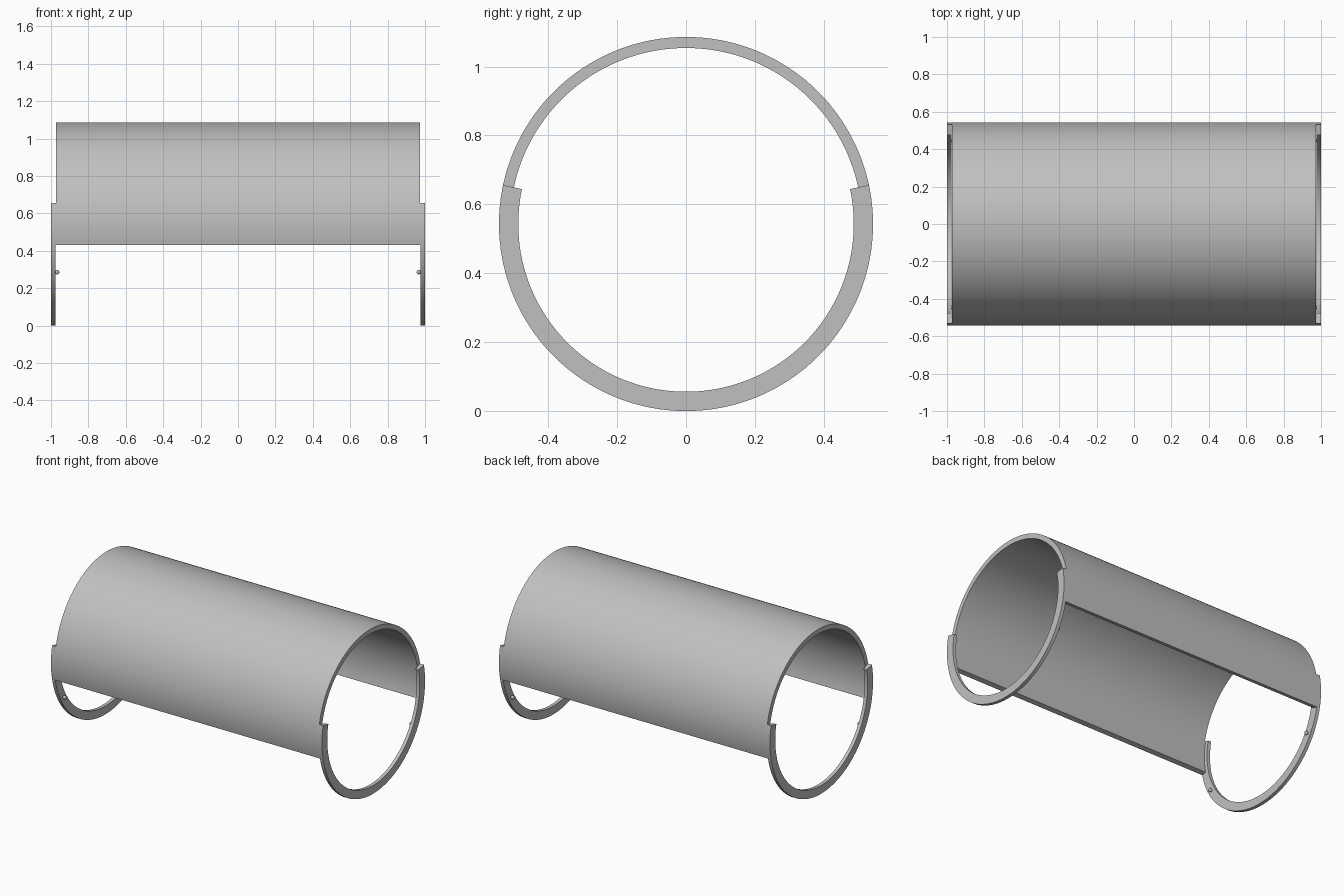
import bpy
import bmesh
import math

OUTER, SHELL_IN, RING_IN = 0.543, 0.511, 0.487   # radii
CENTRE_Z = 0.543
SHELL_END, RING_FACE, RING_END = 0.972, 0.977, 1.0
LAP = 12            # degrees the shell and rings overlap past the horizontal
STEP = 2            # degrees per facet

cube = bpy.data.objects.get("Cube")
if cube:
    bpy.data.objects.remove(cube, do_unlink=True)

grey = bpy.data.materials.new("light_grey")
grey.use_nodes = True
colour = (0.53, 0.53, 0.53, 1)
grey.diffuse_color = colour
grey.node_tree.nodes["Principled BSDF"].inputs["Base Color"].default_value = colour


def finish(bm, name):
    bmesh.ops.recalc_face_normals(bm, faces=bm.faces)
    mesh = bpy.data.meshes.new(name)
    bm.to_mesh(mesh)
    bm.free()
    mesh.materials.append(grey)
    obj = bpy.data.objects.new(name, mesh)
    bpy.context.collection.objects.link(obj)
    bpy.ops.object.select_all(action='DESELECT')
    obj.select_set(True)
    bpy.context.view_layer.objects.active = obj
    bpy.ops.object.shade_smooth_by_angle(angle=math.radians(30))
    return obj


def arc_band(name, r_in, x0, x1, start, end):
    """Solid curved band around the x axis; 0 degrees is +y, 90 is up."""
    bm = bmesh.new()
    sections = []
    for deg in range(start, end + 1, STEP):
        c, s = math.cos(math.radians(deg)), math.sin(math.radians(deg))
        corners = ((x0, r_in), (x1, r_in), (x1, OUTER), (x0, OUTER))
        sections.append([bm.verts.new((x, r * c, CENTRE_Z + r * s)) for x, r in corners])
    for a, b in zip(sections, sections[1:]):
        for i in range(4):
            j = (i + 1) % 4
            bm.faces.new((a[i], a[j], b[j], b[i]))
    bm.faces.new(sections[0])
    bm.faces.new(sections[-1])
    return finish(bm, name)


# Upper cover
arc_band("cover_shell", SHELL_IN, -SHELL_END, SHELL_END, -LAP, 180 + LAP)

for side, sx in (("left", 1), ("right", -1)):
    # Lower end ring
    arc_band(side + "_end_ring", RING_IN, sx * RING_FACE, sx * RING_END, 180 - LAP, 360 + LAP)
    for place, mid in (("back", 0), ("front", 180)):
        # Short web joining the cover to the ring
        arc_band(f"{side}_{place}_web", SHELL_IN, sx * SHELL_END, sx * RING_FACE,
                 mid - LAP, mid + LAP)
        # Small locating pip on the inner face of the ring
        angle = math.radians(-30 if place == "back" else 210)
        mid_r = (OUTER + RING_IN) / 2
        bm = bmesh.new()
        bmesh.ops.create_uvsphere(bm, u_segments=16, v_segments=10, radius=0.012)
        bmesh.ops.translate(bm, verts=bm.verts, vec=(
            sx * 0.967, mid_r * math.cos(angle), CENTRE_Z + mid_r * math.sin(angle)))
        finish(bm, f"{side}_{place}_pip")
